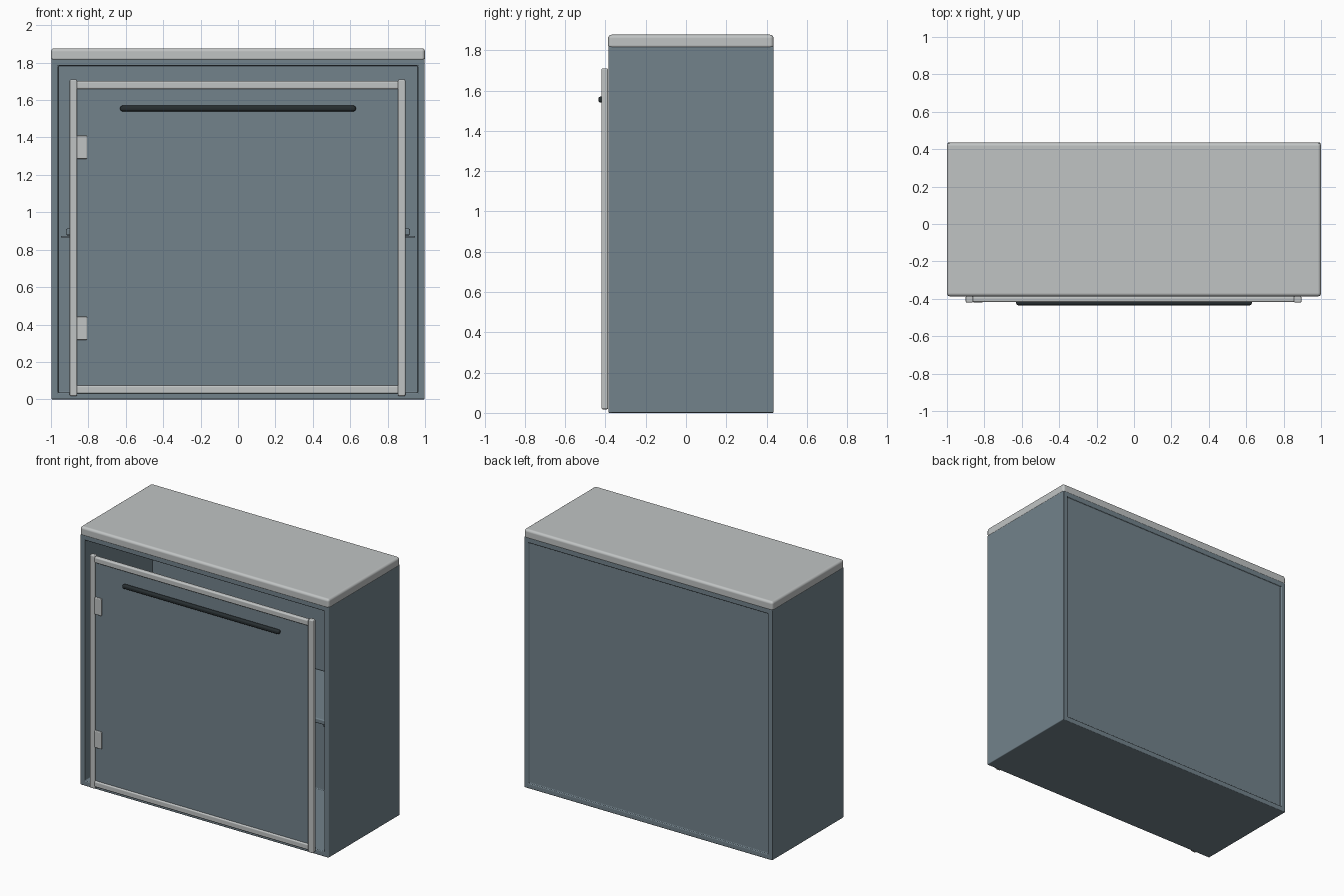
import bpy, bmesh, math
from mathutils import Vector

if "Cube" in bpy.data.objects:
    bpy.data.objects.remove(bpy.data.objects["Cube"], do_unlink=True)


def material(name, rgb):
    m = bpy.data.materials.new(name)
    m.use_nodes = True
    m.diffuse_color = (*rgb, 1)
    m.node_tree.nodes["Principled BSDF"].inputs["Base Color"].default_value = (*rgb, 1)
    return m


BLUE = material("slate blue", (0.17, 0.225, 0.26))
GREY = material("light grey", (0.53, 0.55, 0.55))
BLACK = material("charcoal", (0.02, 0.027, 0.03))


def finish(bm, name, mat, bevel=0.0, segments=3):
    mesh = bpy.data.meshes.new(name)
    bm.to_mesh(mesh)
    bm.free()
    ob = bpy.data.objects.new(name, mesh)
    bpy.context.collection.objects.link(ob)
    mesh.materials.append(mat)
    if bevel:
        mod = ob.modifiers.new("Bevel", "BEVEL")
        mod.width = bevel
        mod.segments = segments
        mod.limit_method = "ANGLE"
        mod.harden_normals = True
    bpy.ops.object.select_all(action="DESELECT")
    ob.select_set(True)
    bpy.context.view_layer.objects.active = ob
    bpy.ops.object.shade_smooth_by_angle(angle=math.radians(40))
    return ob


def box_mesh(x, y, z):
    """Box from (low, high) ranges on each axis."""
    bm = bmesh.new()
    bmesh.ops.create_cube(bm, size=1)
    for v in bm.verts:
        v.co = Vector([r[0] if c < 0 else r[1] for c, r in zip(v.co, (x, y, z))])
    return bm


def box(name, x, y, z, mat, bevel=0.0, segments=3):
    return finish(box_mesh(x, y, z), name, mat, bevel, segments)


def recess(bm, facing, border, depth):
    """Sink the middle of the face that points along y = facing."""
    bm.normal_update()
    face = max(bm.faces, key=lambda f: f.normal.y * facing)
    bmesh.ops.inset_region(bm, faces=[face], thickness=border)
    new = bmesh.ops.extrude_discrete_faces(bm, faces=[face])["faces"][0]
    bmesh.ops.translate(bm, verts=new.verts, vec=(0, -facing * depth, 0))


FRONT, BACK = -0.385, 0.435

# Hollow cabinet with a deep front opening and a shallow recessed back
bm = box_mesh((-0.998, 0.998), (FRONT, BACK), (0, 1.82))
recess(bm, -1, 0.052, 0.78)
recess(bm, 1, 0.052, 0.012)
finish(bm, "cabinet_body", BLUE, 0.01)

# Worktop
box("worktop", (-1, 1), (FRONT - 0.002, BACK), (1.808, 1.877), GREY, 0.018, 4)

# Inner shelf resting on wall cleats
box("shelf", (-0.92, 0.92), (-0.25, 0.385), (0.877, 0.913), BLUE, 0.008)
for side, label in ((-1, "right"), (1, "left")):
    xs = sorted((side * 0.86, side * 0.946))
    box(label + "_shelf_cleat", xs, (-0.25, 0.385), (0.866, 0.874), BLUE)

# Door panel with a fine groove around its field
bm = box_mesh((-0.865, 0.86), (-0.405, -0.388), (0.06, 1.67))
recess(bm, -1, 0.018, -0.003)
finish(bm, "door_panel", BLUE)

# Door frame
for label, x in (("right", -0.88), ("left", 0.875)):
    box(label + "_door_stile", (x - 0.02, x + 0.02), (-0.42, -0.386), (0.018, 1.71), GREY, 0.007)
for label, z in (("lower", 0.052), ("upper", 1.68)):
    box(label + "_door_rail", (-0.865, 0.86), (-0.418, -0.386), (z - 0.022, z + 0.022), GREY, 0.01)

# Hinges
for label, z in (("lower", 0.38), ("upper", 1.348)):
    box(label + "_hinge", (-0.862, -0.806), (-0.419, -0.4), (z - 0.062, z + 0.062), GREY, 0.006)

# Long bar handle
box("door_handle", (-0.63, 0.63), (-0.435, -0.405), (1.54, 1.57), BLACK, 0.012, 4)
